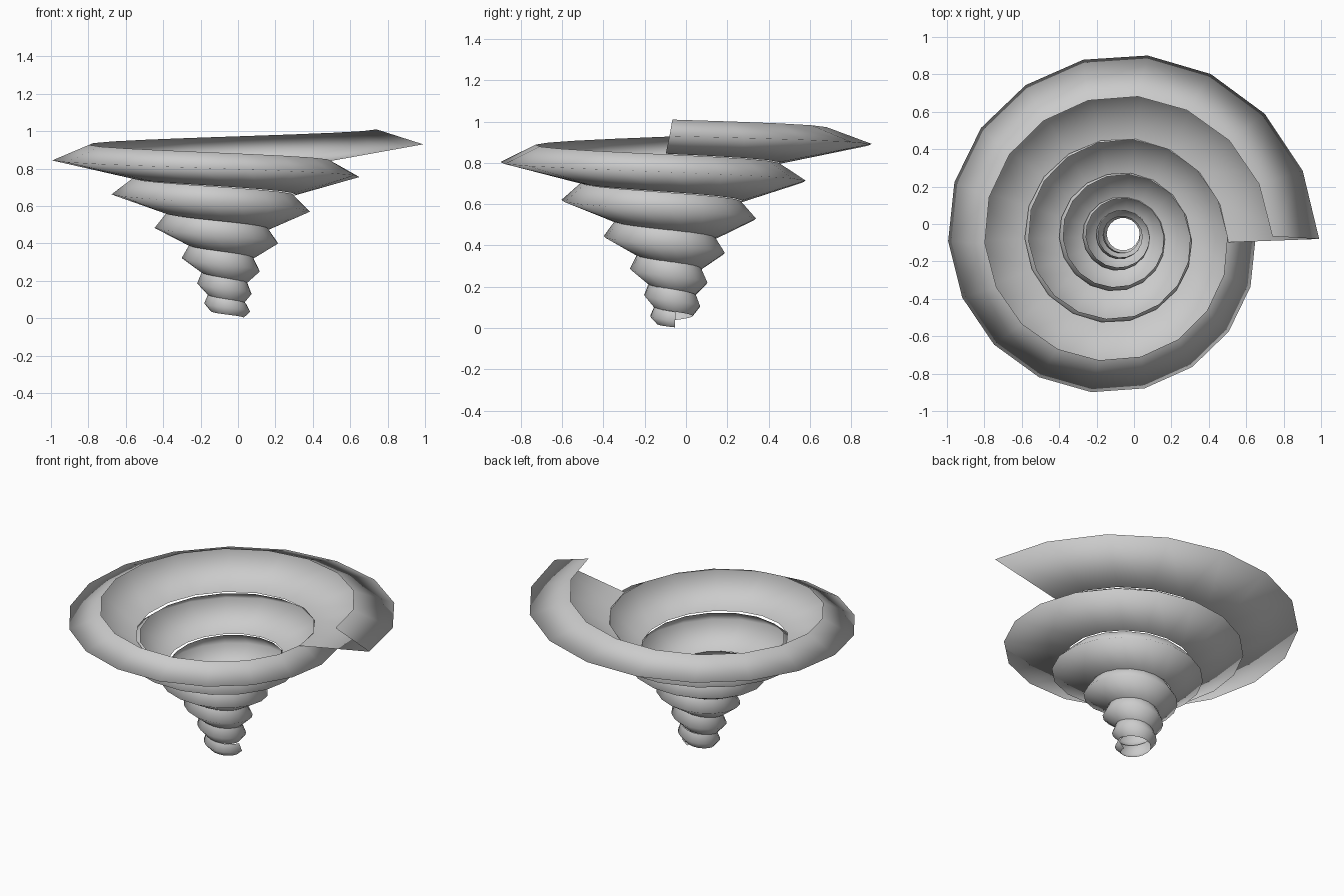
import bpy
from math import cos, sin, radians

if "Cube" in bpy.data.objects:
    bpy.data.objects.remove(bpy.data.objects["Cube"])

TURNS, STEPS = 6, 18   # six coils, 18 flat segments per turn

# V-shaped section once per turn, top to bottom:
# lower edge (r, z), outer ridge (r, z), upper edge (r, z)
SECTIONS = [
    (.600, .845, 1.085, .930, .835, 1.010),
    (.397, .660, .738, .755, .587, .840),
    (.247, .475, .467, .570, .382, .655),
    (.157, .320, .290, .400, .233, .482),
    (.112, .185, .185, .250, .150, .322),
    (.093, .080, .134, .130, .112, .187),
    (.085, .003, .120, .035, .098, .078),
]
LEAN = (-.010, .008, .022)   # each edge's small shift along the coil


def section(k):
    """Smoothly interpolate the section at turn k."""
    i = min(int(k), TURNS - 1)
    t = k - i
    b, c = SECTIONS[i], SECTIONS[i + 1]
    a = SECTIONS[i - 1] if i else [3 * u - 3 * v + w for u, v, w in zip(b, c, SECTIONS[2])]
    d = SECTIONS[i + 2] if i + 2 <= TURNS else [3 * w - 3 * v + u for u, v, w in zip(a, b, c)]
    return [.5 * (2 * q + (r - p) * t + (2 * p - 5 * q + 4 * r - s) * t * t
                  + (3 * q - p - 3 * r + s) * t ** 3)
            for p, q, r, s in zip(a, b, c, d)]


# Sweep the section down the tapering spiral
verts, faces = [], []
for n in range(TURNS * STEPS + 1):
    k = n / STEPS
    ang = radians(360 * k)
    s = section(k)
    cx, cy = -.095 + .0067 * k, -.088 + .0058 * k
    for j in range(3):
        r, z = s[2 * j], s[2 * j + 1]
        off = LEAN[j] * s[2] / 1.085
        verts.append((cx + r * cos(ang) - off * sin(ang),
                      cy + r * sin(ang) + off * cos(ang), z))
    if n:
        for j in range(2):
            p = 3 * (n - 1) + j
            faces.append((p, p + 3, p + 4, p + 1)[::-1])

mesh = bpy.data.meshes.new("spiral_shell")
mesh.from_pydata(verts, [], faces)
mesh.update()
shell = bpy.data.objects.new("spiral_shell", mesh)
bpy.context.collection.objects.link(shell)
mesh.polygons.foreach_set("use_smooth", [True] * len(faces))
